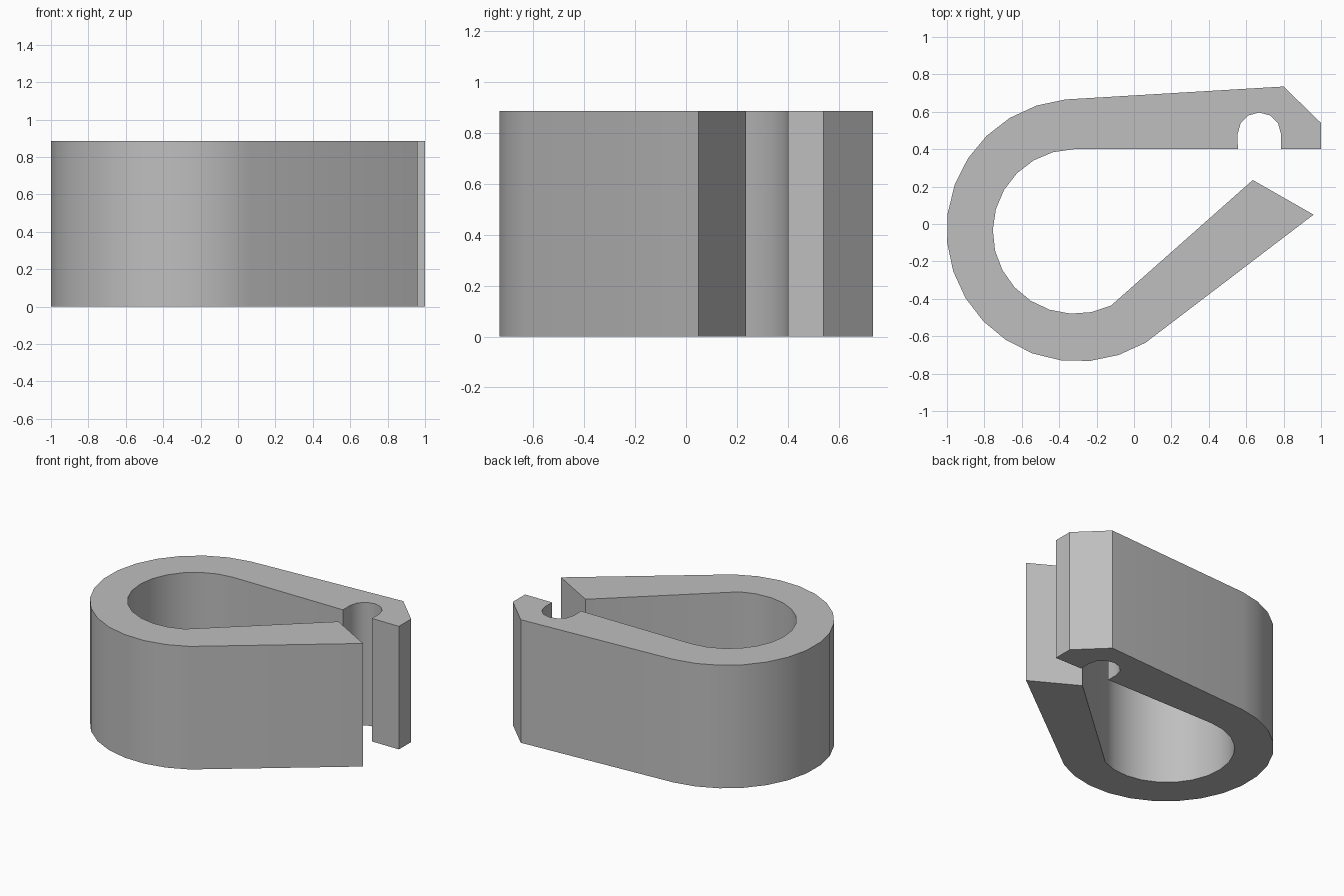
import bpy, bmesh
from math import radians, cos, sin

HEIGHT = 0.885

cube = bpy.data.objects.get("Cube")
if cube:
    bpy.data.objects.remove(cube, do_unlink=True)


def arc(cx, cy, r, start, end, steps):
    """Points along a circular arc, angles in degrees."""
    angles = [radians(start + (end - start) * i / steps) for i in range(steps + 1)]
    return [(cx + r * cos(a), cy + r * sin(a)) for a in angles]


# Clip outline: round outer back, lower arm tip, round inner pocket,
# notched upper arm and bevelled nose
outline = arc(-0.3, -0.033, 0.702, 95.5, 301, 16)
outline += [(0.96, 0.05), (0.635, 0.235)]
outline += arc(-0.315, -0.04, 0.44, 296, 91, 14)
outline += [(0.555, 0.40)]
outline += arc(0.67, 0.48, 0.116, 180, 0, 6)
outline += [(0.785, 0.40), (1.0, 0.40), (1.0, 0.54), (0.80, 0.735)]

# Extrude the outline upward into a solid
bm = bmesh.new()
base = bm.faces.new([bm.verts.new((x, y, 0)) for x, y in outline])
top = bmesh.ops.extrude_face_region(bm, geom=[base], use_keep_orig=True)
bmesh.ops.translate(bm, vec=(0, 0, HEIGHT),
                    verts=[v for v in top["geom"] if isinstance(v, bmesh.types.BMVert)])
bmesh.ops.recalc_face_normals(bm, faces=bm.faces)
mesh = bpy.data.meshes.new("clip_body")
bm.to_mesh(mesh)
bm.free()
clip = bpy.data.objects.new("clip_body", mesh)
bpy.context.collection.objects.link(clip)

# Plain grey material
grey = bpy.data.materials.new("plain_grey")
grey.use_nodes = True
color = (0.52, 0.52, 0.52, 1)
grey.diffuse_color = color
grey.node_tree.nodes["Principled BSDF"].inputs["Base Color"].default_value = color
mesh.materials.append(grey)

# Smooth curved walls, keep corners sharp
bpy.ops.object.select_all(action="DESELECT")
clip.select_set(True)
bpy.context.view_layer.objects.active = clip
bpy.ops.object.shade_smooth_by_angle(angle=radians(31))
